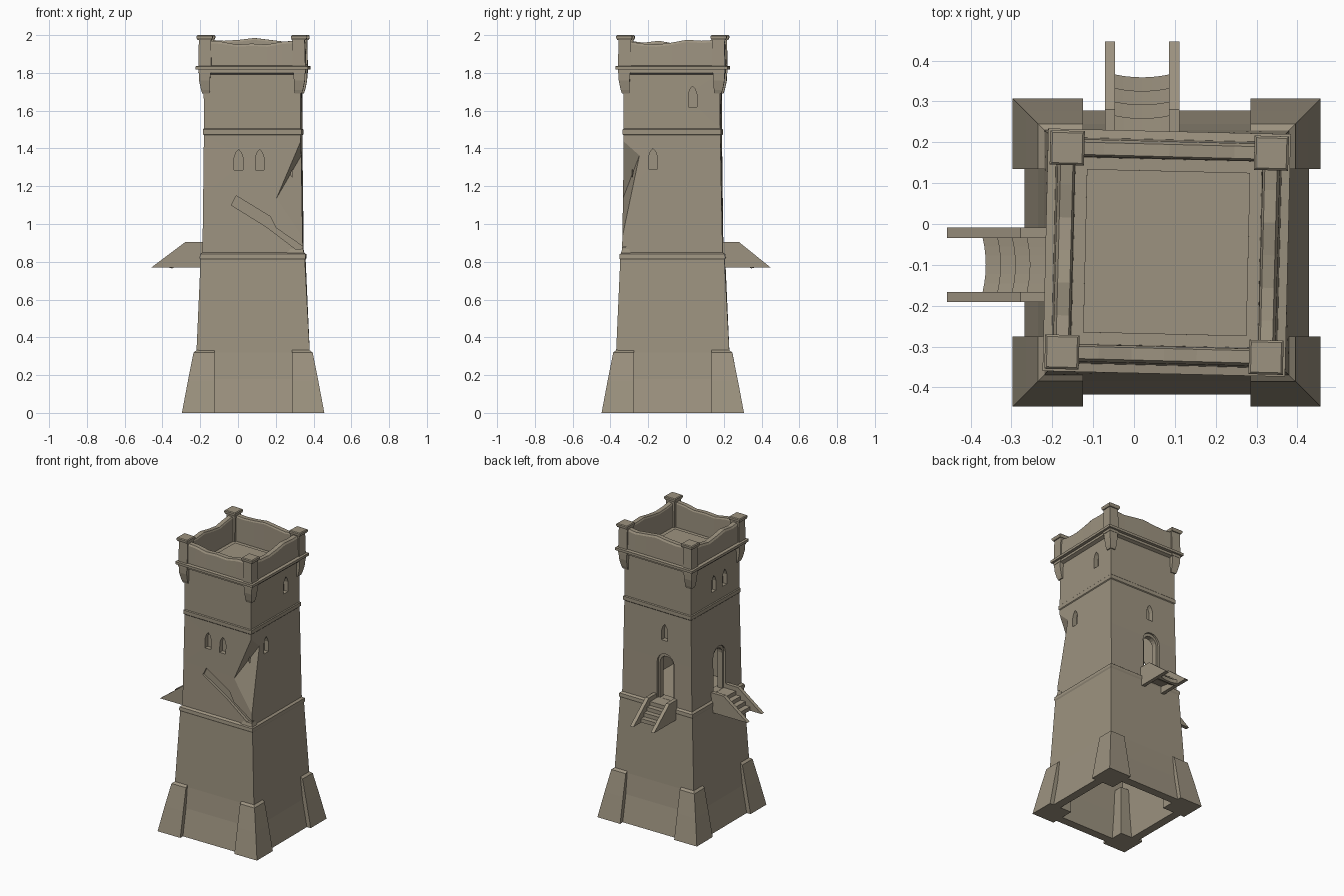
import bpy, bmesh, math
from mathutils import Vector

if "Cube" in bpy.data.objects:
    bpy.data.objects.remove(bpy.data.objects["Cube"])

CX, CY = 0.08, -0.07          # tower axis
stone = bpy.data.materials.new("weathered_stone")
stone.diffuse_color = (0.335, 0.29, 0.215, 1)
stone.use_nodes = True
stone.node_tree.nodes["Principled BSDF"].inputs["Base Color"].default_value = stone.diffuse_color


def finish(name, bm, cutter=False):
    bmesh.ops.recalc_face_normals(bm, faces=bm.faces)
    me = bpy.data.meshes.new(name)
    bm.to_mesh(me)
    bm.free()
    me.materials.append(stone)
    ob = bpy.data.objects.new(name, me)
    bpy.context.collection.objects.link(ob)
    ob.hide_render = cutter
    return ob


def sweep(name, sections, cutter=False):
    """Bridge matching closed sections and cap both ends."""
    bm = bmesh.new()
    rows = [[bm.verts.new(p) for p in s] for s in sections]
    n = len(rows[0])
    for a, b in zip(rows, rows[1:]):
        for i in range(n):
            j = (i + 1) % n
            bm.faces.new((a[i], a[j], b[j], b[i]))
    bm.faces.new(rows[0])
    bm.faces.new(rows[-1])
    return finish(name, bm, cutter)


def place(x, y, z):
    """Tower space to world, with the slight twist of the leaning masonry."""
    a = math.radians(-1.5) * max(0, (z - 0.3) / 1.7)
    return (CX + x * math.cos(a) - y * math.sin(a), CY + x * math.sin(a) + y * math.cos(a), z)


def block(name, rings, sx=1, sy=1, cutter=False):
    """Stack of rectangles: (z, x0, x1, y0, y1)."""
    return sweep(name, [[place(sx * x, sy * y, z) for x, y in
                 ((x0, y0), (x1, y0), (x1, y1), (x0, y1))] for z, x0, x1, y0, y1 in rings], cutter)


def square(name, profile, cutter=False):
    return block(name, [(z, -h, h, -h, h) for z, h in profile], cutter=cutter)


# ---- tower shaft with plinth and two string courses
tower = square("tower_shaft", [
    (0, 0.348), (0.18, 0.315), (0.32, 0.30), (0.81, 0.276), (0.82, 0.281), (0.84, 0.279),
    (0.85, 0.266), (1.15, 0.261), (1.47, 0.256), (1.475, 0.261), (1.50, 0.261),
    (1.505, 0.256), (1.80, 0.256)])

# ---- cutters
FACE = {"front": lambda u, d, z: (u, -0.329 - d, z), "back": lambda u, d, z: (u, 0.187 + d, z),
        "right": lambda u, d, z: (0.337 + d, u, z), "left": lambda u, d, z: (-0.178 - d, u, z)}
cutters = [square("base_cavity", [(-0.1, 0.30), (0.18, 0.275), (0.78, 0.24)], True),
           square("room_cavity", [(0.87, 0.215), (1.45, 0.21)], True)]


def prism(name, side, pts, d0, d1):
    cutters.append(sweep(name, [[FACE[side](u, d, z) for u, z in pts] for d in (d0, d1)], True))


def window(side, u, z):
    w, h = 0.023, 0.11
    pts = [(u - w, z), (u + w, z), (u + w, z + h * 0.6), (u + w * 0.6, z + h * 0.85), (u, z + h),
           (u - w * 0.6, z + h * 0.85), (u - w, z + h * 0.6)]
    prism("window_cut", side, pts, 0.05, -0.03)


def arch(u, w, z0, z1):
    return [(u - w, z0), (u + w, z0)] + [
        (u + w * math.cos(t * math.pi / 8), z1 - w + w * math.sin(t * math.pi / 8)) for t in range(9)]


for side, u, z in (("front", 0.003, 1.285), ("front", 0.115, 1.285), ("right", -0.175, 1.29),
                   ("right", 0.035, 1.62), ("back", 0.03, 1.28), ("left", -0.05, 1.58),
                   ("left", -0.165, 1.58)):
    window(side, u, z)
DOORS = (("back", 0.02), ("left", -0.10))
for side, u in DOORS:
    prism("door_recess", side, arch(u, 0.065, 0.872, 1.19), 0.05, -0.008)
    prism("door_opening", side, arch(u, 0.05, 0.876, 1.17), 0.05, -0.10)

# crack running up the front from the broken corner
prism("crack_cut", "front", [(-0.035, 1.10), (-0.01, 1.15), (0.17, 1.04), (0.20, 0.98),
                             (0.345, 0.88), (0.325, 0.852), (0.15, 0.985)], 0.05, -0.012)
# chipped corner
bm = bmesh.new()
for p in ((0.318, -0.308, 1.12), (0.352, -0.345, 0.88), (0.2, -0.336, 1.13),
          (0.345, -0.24, 1.38), (0.340, -0.334, 1.46), (0.5, -0.5, 1.1)):
    bm.verts.new(p)
bmesh.ops.convex_hull(bm, input=bm.verts)
cutters.append(finish("corner_chip_cut", bm, True))

bpy.context.view_layer.objects.active = tower
for c in cutters:
    m = tower.modifiers.new("cut", 'BOOLEAN')
    m.operation, m.solver, m.object = 'DIFFERENCE', 'EXACT', c
    bpy.ops.object.modifier_apply(modifier=m.name)
for c in cutters:
    bpy.data.objects.remove(c)

# ---- rubble stone left on the ledge at the broken corner
block("corner_rubble", [(0.845, 0.18, 0.272, -0.272, -0.22), (0.868, 0.20, 0.266, -0.266, -0.23)])

# ---- corners: buttress, corbel, post, cap
for sx in (-1, 1):
    for sy in (-1, 1):
        def corner(name, rings):
            block(name, [(z, a, b, a, b) for z, a, b in rings], sx, sy)
        corner("corner_buttress", [(0, 0.205, 0.377), (0.17, 0.205, 0.345), (0.32, 0.205, 0.315),
                                   (0.335, 0.205, 0.295)])
        corner("corner_corbel", [(1.69, 0.225, 0.263), (1.71, 0.223, 0.27), (1.76, 0.222, 0.28),
                                 (1.82, 0.218, 0.282)])
        corner("corner_post", [(1.80, 0.215, 0.284), (1.985, 0.215, 0.28)])
        corner("post_cap", [(1.975, 0.212, 0.287), (1.985, 0.208, 0.292), (1.995, 0.208, 0.292),
                            (2.0, 0.213, 0.287)])

# ---- parapet: worn walls, string course and roof deck
HEIGHTS = {(0, -1): (1.97, 1.965, 1.95, 1.955, 1.95, 1.965, 1.97),
           (0, 1): (1.975, 1.97, 1.975, 1.985, 1.975, 1.965, 1.975),
           (1, 0): (1.97, 1.955, 1.95, 1.96, 1.975, 1.97, 1.975),
           (-1, 0): (1.97, 1.96, 1.97, 1.955, 1.945, 1.96, 1.97)}
for (nx, ny), hs in HEIGHTS.items():
    secs = []
    for i, h in enumerate(hs):
        t = -0.24 + 0.08 * i
        prof = ((0.228, 1.78), (0.278, 1.80), (0.272, h - 0.012), (0.265, h), (0.235, h), (0.23, h - 0.01))
        secs.append([place(nx * d + abs(ny) * t, ny * d + abs(nx) * t, z) for d, z in prof])
    sweep("parapet_wall", secs)
    course = ((0.25, 1.815), (0.297, 1.818), (0.297, 1.835), (0.25, 1.842))
    sweep("string_course", [[place(nx * d + abs(ny) * s * d, ny * d + abs(nx) * s * d, z)
                             for d, z in course] for s in (-1, 1)])
square("roof_deck_panel", [(1.79, 0.20), (1.804, 0.20)])

# ---- stairs up to the two doors: (distance from wall, height)
STRINGER = ((-0.02, 0.77), (0.28, 0.77), (0.10, 0.905), (-0.02, 0.905))
for side, u in DOORS:
    f = FACE[side]
    k = 0.93 if side == "back" else 1.0
    for s in (-1, 1):
        sweep("stair_side_wall", [[f(u + s * w, d * k, z) for d, z in STRINGER] for w in (0.066, 0.091)])
    secs = []
    for i in range(7):
        q = i / 3 - 1
        dip = 0.008 * (1 - q * q)      # treads worn in the middle
        prof = [(-0.06, 0.83), (-0.06, 0.876)]
        for n in range(4):
            d, z = 0.085 + 0.036 * n - dip, 0.876 - 0.026 * n - dip * 0.5
            prof += [(d, z), (d, z - 0.026)]
        prof += [(0.17, 0.765), (0.09, 0.81)]
        secs.append([f(u + 0.068 * q, d * k, z) for d, z in prof])
    sweep("stair_steps", secs)
